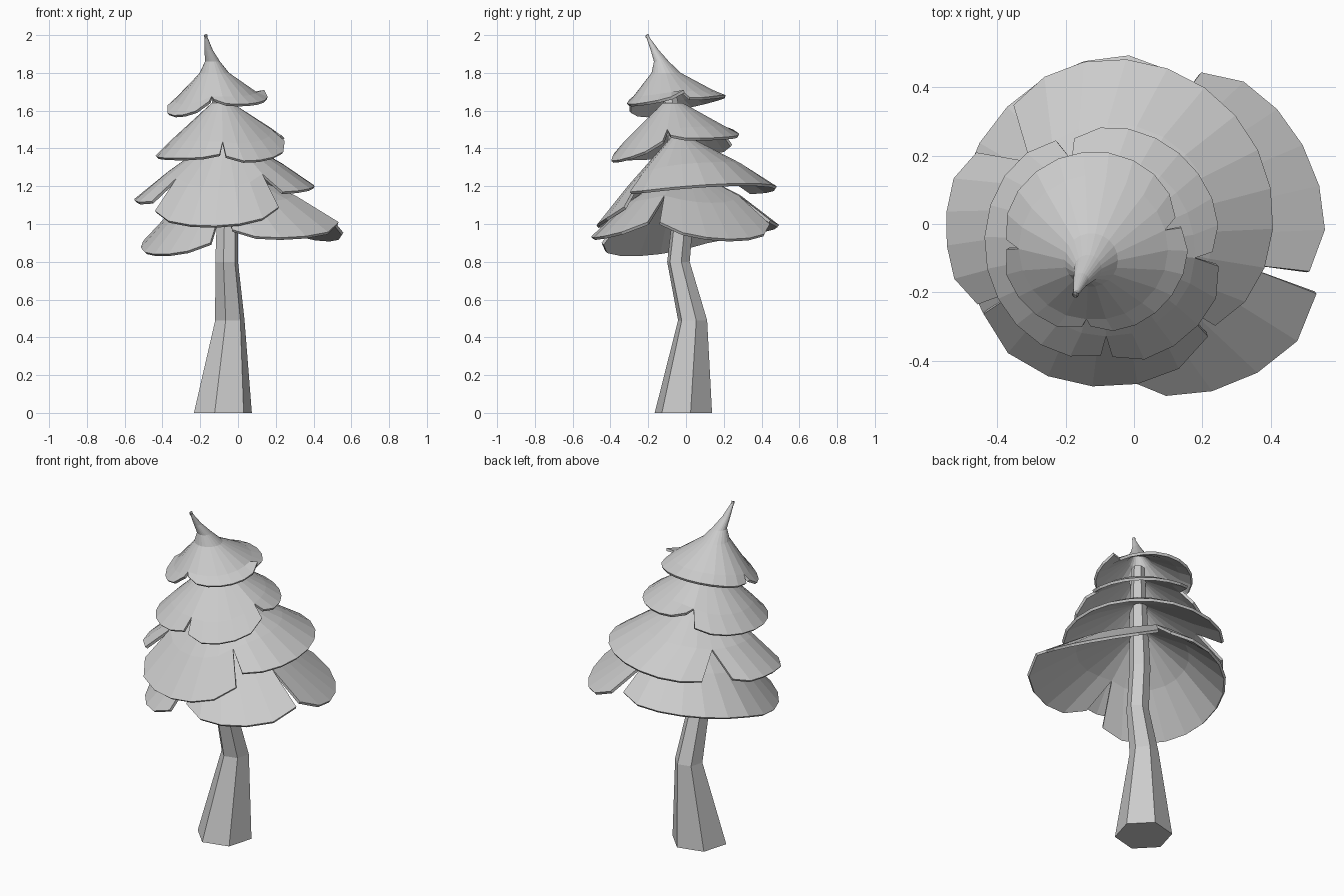
import bpy, bmesh
from math import cos, sin, radians, ceil

if "Cube" in bpy.data.objects:
    bpy.data.objects.remove(bpy.data.objects["Cube"])


def finish(bm, name, thickness=0):
    mesh = bpy.data.meshes.new(name)
    bm.to_mesh(mesh)
    bm.free()
    ob = bpy.data.objects.new(name, mesh)
    bpy.context.collection.objects.link(ob)
    if thickness:
        mod = ob.modifiers.new("thickness", 'SOLIDIFY')
        mod.thickness = thickness
        mod.offset = -1


def polar(cx, cy, r, deg, z):
    return (cx + r * cos(radians(deg)), cy + r * sin(radians(deg)), z)


# Bent six-sided trunk: (x, y, z, radius)
def trunk(name, sections):
    bm = bmesh.new()
    rings = [[bm.verts.new(polar(x, y, r, 14 + 60 * i, z)) for i in range(6)]
             for x, y, z, r in sections]
    for a, b in zip(rings, rings[1:]):
        for i in range(6):
            j = (i + 1) % 6
            bm.faces.new((a[i], a[j], b[j], b[i]))
    bm.faces.new(rings[0][::-1])
    bm.faces.new(rings[-1])
    finish(bm, name)


# One skirt of foliage: top rings, rim centre, and lobes separated by notches.
# lobe = (angles, rim radii at start/end, rim heights at start/middle/end,
#         notch half-widths at start/end); notches start at fraction "depth"
def foliage(name, rings, centre, lobes, depth, bulge):
    bm = bmesh.new()
    for k, ((a0, a1), (r0, r1), (z0, zm, z1), (g0, g1)) in enumerate(lobes):
        prev, nxt = lobes[k - 1], lobes[(k + 1) % len(lobes)]
        n = ceil((a1 - a0) / 17)
        spokes = []
        for i in range(n + 1):
            t = i / n
            u = 2 * t - 1
            ang = a0 + (a1 - a0) * t
            r = r0 + (r1 - r0) * t
            z = z0 * (1 - t) * (1 - 2 * t) + 4 * zm * t * (1 - t) + z1 * t * (2 * t - 1)
            # rim, with rounded corners at the notches
            g = g0 if u < 0 else g1
            edge = abs(u) ** 6 if g else 0
            rim_a = ang + g0 * (1 - t) - g1 * t
            rim = polar(*centre, r * (1.01 - 0.07 * edge), rim_a, z + 0.02 * edge)
            # middle ring, joined to the neighbouring lobe
            w = abs(u) ** 4 / 2
            side_r = prev[1][1] - r0 if u < 0 else nxt[1][0] - r1
            side_z = prev[2][2] - z0 if u < 0 else nxt[2][0] - z1
            full = polar(*centre, r + side_r * w, ang, z + side_z * w)
            pts = [polar(x, y, rr, ang, zz) for x, y, zz, rr in rings]
            mid = [p + (q - p) * depth for p, q in zip(pts[-1], full)]
            mid[2] += bulge
            spokes.append([bm.verts.new(p) for p in pts + [mid, rim]])
        for s, t in zip(spokes, spokes[1:]):
            for j in range(len(s) - 1):
                bm.faces.new((s[j], s[j + 1], t[j + 1], t[j]))
    bmesh.ops.remove_doubles(bm, verts=bm.verts, dist=0.0005)
    finish(bm, name, 0.016)


trunk("trunk", [(-.08, -.014, 0, .158), (-.043, .035, .49, .080),
                (-.06, -.04, .8, .062), (-.055, -.015, 1.05, .058),
                (-.08, -.06, 1.5, .046), (-.11, -.095, 1.74, .036)])

# Pointed, leaning crown
foliage("crown_foliage",
        [(-.172, -.208, 2.0, .006), (-.155, -.165, 1.92, .022),
         (-.135, -.13, 1.86, .040), (-.125, -.105, 1.80, .078)],
        (-.11, -.06),
        [((15, 180), (.26, .28), (1.65, 1.68, 1.60), (4, 3)),
         ((180, 263), (.28, .26), (1.61, 1.575, 1.63), (3, 3)),
         ((263, 375), (.255, .27), (1.64, 1.64, 1.69), (3, 4))], .72, -.005)

# Three wider skirts below it
foliage("upper_foliage", [(-.085, -.07, 1.64, .055)], (-.08, -.06),
        [((-8, 112), (.33, .345), (1.45, 1.46, 1.48), (4, 5)),
         ((112, 270), (.36, .345), (1.40, 1.355, 1.35), (4, 3)),
         ((270, 352), (.35, .355), (1.34, 1.345, 1.42), (3, 3))], .72, .008)

foliage("middle_foliage", [(-.065, -.03, 1.46, .05)], (-.05, 0),
        [((-50, 142), (.44, .49), (1.15, 1.215, 1.15), (4, 11)),
         ((142, 213), (.49, .50), (1.14, 1.13, 1.10), (11, 3)),
         ((213, 310), (.50, .45), (1.05, 0.99, 1.07), (1, 1))], .6, .015)

foliage("lower_foliage", [(-.05, -.01, 1.28, .05)], (0, -.02),
        [((-17, 72), (.56, .535), (0.99, 0.92, 0.98), (4, 5)),
         ((72, 165), (.51, .515), (1.00, 0.97, 0.91), (5, 0)),
         ((165, 258), (.515, .48), (0.91, 0.84, 0.88), (0, 7)),
         ((258, 343), (.46, .60), (0.95, 0.93, 0.99), (8, 2))], .55, .03)
